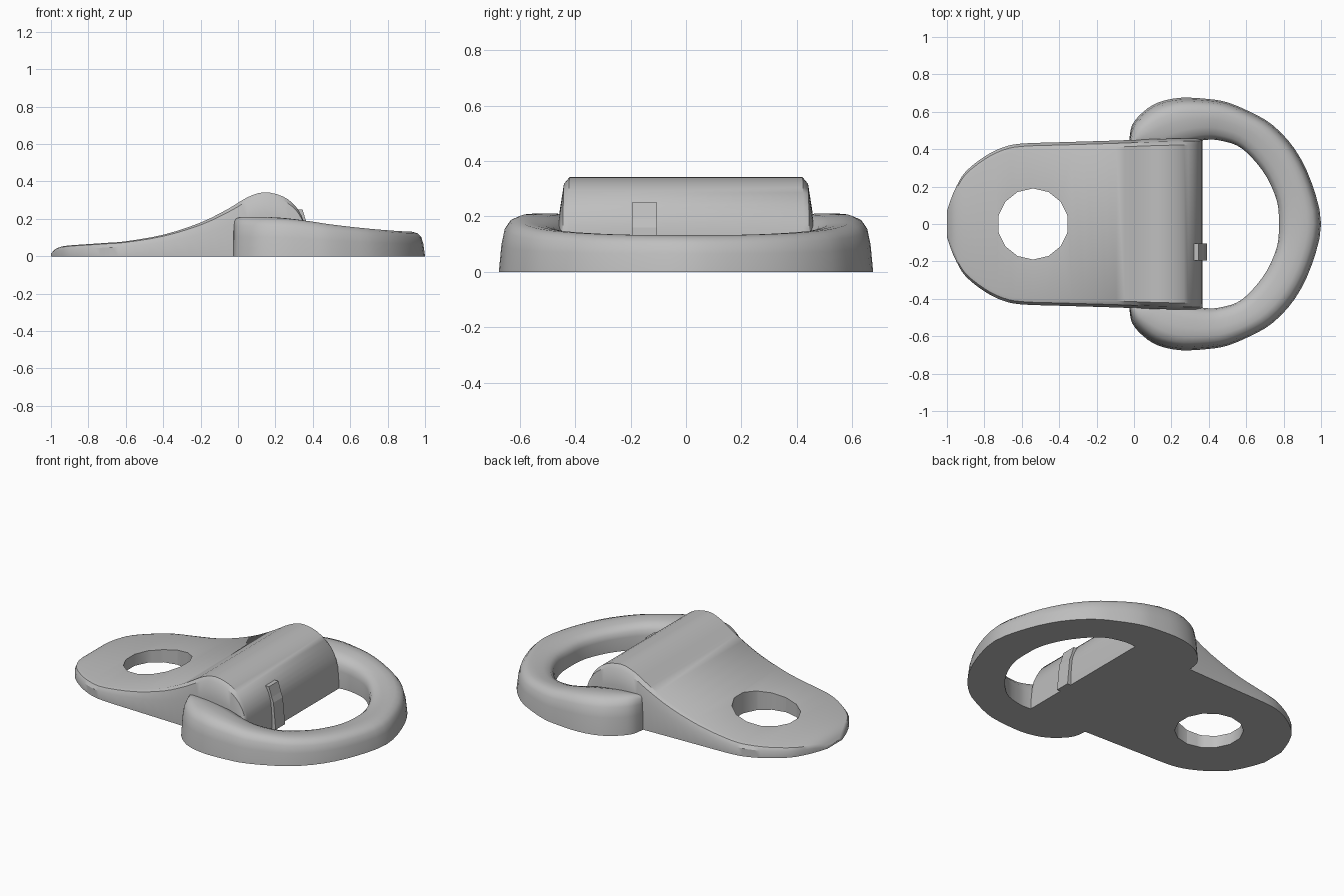
import bpy, bmesh
from mathutils import Vector

cube = bpy.data.objects.get("Cube")
if cube:
    bpy.data.objects.remove(cube, do_unlink=True)

metal = bpy.data.materials.new("grey metal")
metal.use_nodes = True
GREY = (0.52, 0.52, 0.52, 1)
metal.diffuse_color = GREY
metal.node_tree.nodes["Principled BSDF"].inputs["Base Color"].default_value = GREY


def spline(keys, steps):
    """Catmull-Rom interpolation of tuples of any length."""
    keys = [Vector(k) for k in keys]
    pts = [keys[0]] + keys + [keys[-1]]
    out = []
    for a, b, c, d in zip(pts, pts[1:], pts[2:], pts[3:]):
        for i in range(steps):
            t = i / steps
            out.append((2 * b + (c - a) * t + (2 * a - 5 * b + 4 * c - d) * t**2
                        + (3 * b - a - 3 * c + d) * t**3) / 2)
    return out + [keys[-1]]


def loft(name, sections):
    """Closed solid skinned through equal-sized cross-sections."""
    bm = bmesh.new()
    rows = [[bm.verts.new(p) for p in s] for s in sections]
    n = len(rows[0])
    for r, s in zip(rows, rows[1:]):
        for i in range(n):
            j = (i + 1) % n
            bm.faces.new((r[i], r[j], s[j], s[i]))
    bm.faces.new(rows[0])
    bm.faces.new(rows[-1])
    bmesh.ops.recalc_face_normals(bm, faces=bm.faces)
    mesh = bpy.data.meshes.new(name)
    bm.to_mesh(mesh)
    bm.free()
    obj = bpy.data.objects.new(name, mesh)
    bpy.context.collection.objects.link(obj)
    mesh.materials.append(metal)
    return obj


def activate(obj):
    bpy.ops.object.select_all(action='DESELECT')
    obj.select_set(True)
    bpy.context.view_layer.objects.active = obj


def smooth(obj, angle=0.6):
    activate(obj)
    bpy.ops.object.shade_smooth_by_angle(angle=angle)


# Mounting strap: (x, half width, height) from the round tip to the hump
strap_keys = [(-1, .07, .012), (-.98, .13, .035), (-.95, .2, .05), (-.9, .28, .058),
              (-.8, .36, .065), (-.7, .41, .072), (-.6, .43, .08), (-.4, .437, .115),
              (-.2, .443, .18), (-.05, .448, .255), (.05, .452, .315), (.14, .455, .342),
              (.24, .457, .32), (.31, .458, .265), (.35, .458, .19), (.362, .458, .11),
              (.367, .458, .02)]
strap_sections = []
for x, w, h in spline(strap_keys, 3):
    half = [(w, 0), (w, .65 * h), (w - .015, .93 * h), (w - .035, h)]
    strap_sections.append([(x, y, z) for y, z in half]
                          + [(x, -y, z) for y, z in reversed(half)])
strap = loft("mounting_strap", strap_sections)

# Bolt hole through the strap
bpy.ops.mesh.primitive_cylinder_add(vertices=14, radius=.19, depth=1, location=(-.54, 0, 0))
cutter = bpy.context.object
cutter.name = "bolt_hole_cutter"
cutter.hide_render = True
cutter.data.materials.append(metal)
cut = strap.modifiers.new("bolt_hole", 'BOOLEAN')
cut.operation = 'DIFFERENCE'
cut.solver = 'EXACT'
cut.object = cutter
activate(strap)
bpy.ops.object.modifier_apply(modifier=cut.name)
bpy.data.objects.remove(cutter, do_unlink=True)
smooth(strap)

# D ring: (outer x, outer y, inner x, inner y, height) from one end to the tip
ring_keys = [(-.025, .45, 0, .4, .2), (-.01, .53, .1, .4, .21), (.05, .6, .18, .4, .21),
             (.13, .65, .26, .42, .208), (.25, .675, .33, .44, .2), (.4, .668, .39, .45, .185),
             (.5, .65, .45, .448, .172), (.62, .6, .55, .42, .158), (.74, .53, .63, .355, .147),
             (.86, .4, .71, .25, .138), (.95, .22, .765, .12, .133), (1, 0, .775, 0, .132)]
mirrored = [(a, -b, c, -d, h) for a, b, c, d, h in reversed(ring_keys[:-1])]
ring_profile = [(0, 0), (.04, .5), (.09, .78), (.18, .93), (.32, 1), (.5, 1),
                (.7, .97), (.87, .9), (.97, .75), (1, .55), (1, 0)]
ring_sections = []
for ox, oy, ix, iy, h in spline(ring_keys + mirrored, 3):
    ring_sections.append([(ox + (ix - ox) * t, oy + (iy - oy) * t, h * z)
                          for t, z in ring_profile])
smooth(loft("d_ring", ring_sections), .8)

# Small catch on the inner wall under the hump
lug_profile = [(.3, 0), (.39, 0), (.375, .16), (.363, .19), (.345, .25), (.3, .25)]
loft("catch_lug", [[(x, y, z) for x, z in lug_profile] for y in (-.195, -.105)])
